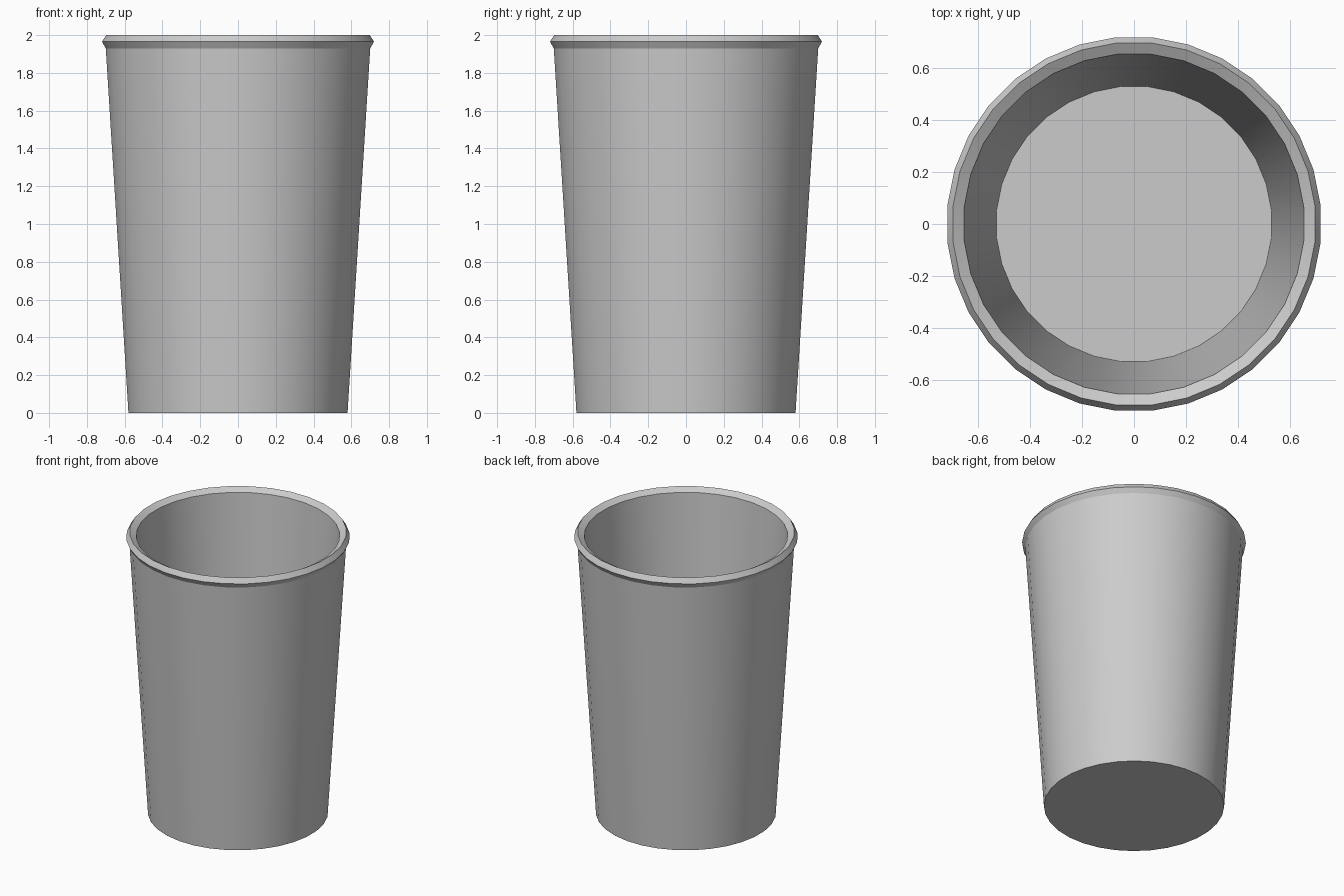
import bpy
import bmesh
from math import cos, sin, pi, radians

default = bpy.data.objects.get("Cube")
if default:
    bpy.data.objects.remove(default, do_unlink=True)

SIDES = 32
STEP = 2 * pi / SIDES

# Single plain grey
grey = bpy.data.materials.new("light grey")
grey.use_nodes = True
colour = (0.6, 0.6, 0.6, 1)
grey.diffuse_color = colour
grey.node_tree.nodes["Principled BSDF"].inputs["Base Color"].default_value = colour

# Wall section from outer foot, over the lip, down to the inner floor:
# distance from the axis to the flat sides, and height
profile = [
    (0.58, 0.0),
    (0.70, 1.93),
    (0.72, 1.965),
    (0.698, 2.0),
    (0.655, 1.975),
    (0.53, 0.05),
]


def ring(bm, apothem, z):
    """Polygon ring with its flats facing the axes."""
    r = apothem / cos(STEP / 2)
    return [bm.verts.new((r * cos((i + 0.5) * STEP), r * sin((i + 0.5) * STEP), z))
            for i in range(SIDES)]


# Cup body
bm = bmesh.new()
rings = [ring(bm, a, z) for a, z in profile]
for low, high in zip(rings, rings[1:]):
    for i in range(SIDES):
        j = (i + 1) % SIDES
        bm.faces.new((low[i], low[j], high[j], high[i]))

# Underside and inner floor
bm.faces.new(rings[0][::-1])
bm.faces.new(rings[-1])
bmesh.ops.recalc_face_normals(bm, faces=bm.faces)

mesh = bpy.data.meshes.new("cup")
bm.to_mesh(mesh)
bm.free()
mesh.materials.append(grey)
cup = bpy.data.objects.new("cup", mesh)
bpy.context.collection.objects.link(cup)

# Round walls smooth, lip and floor edges crisp
bpy.ops.object.select_all(action="DESELECT")
cup.select_set(True)
bpy.context.view_layer.objects.active = cup
bpy.ops.object.shade_smooth_by_angle(angle=radians(20))
